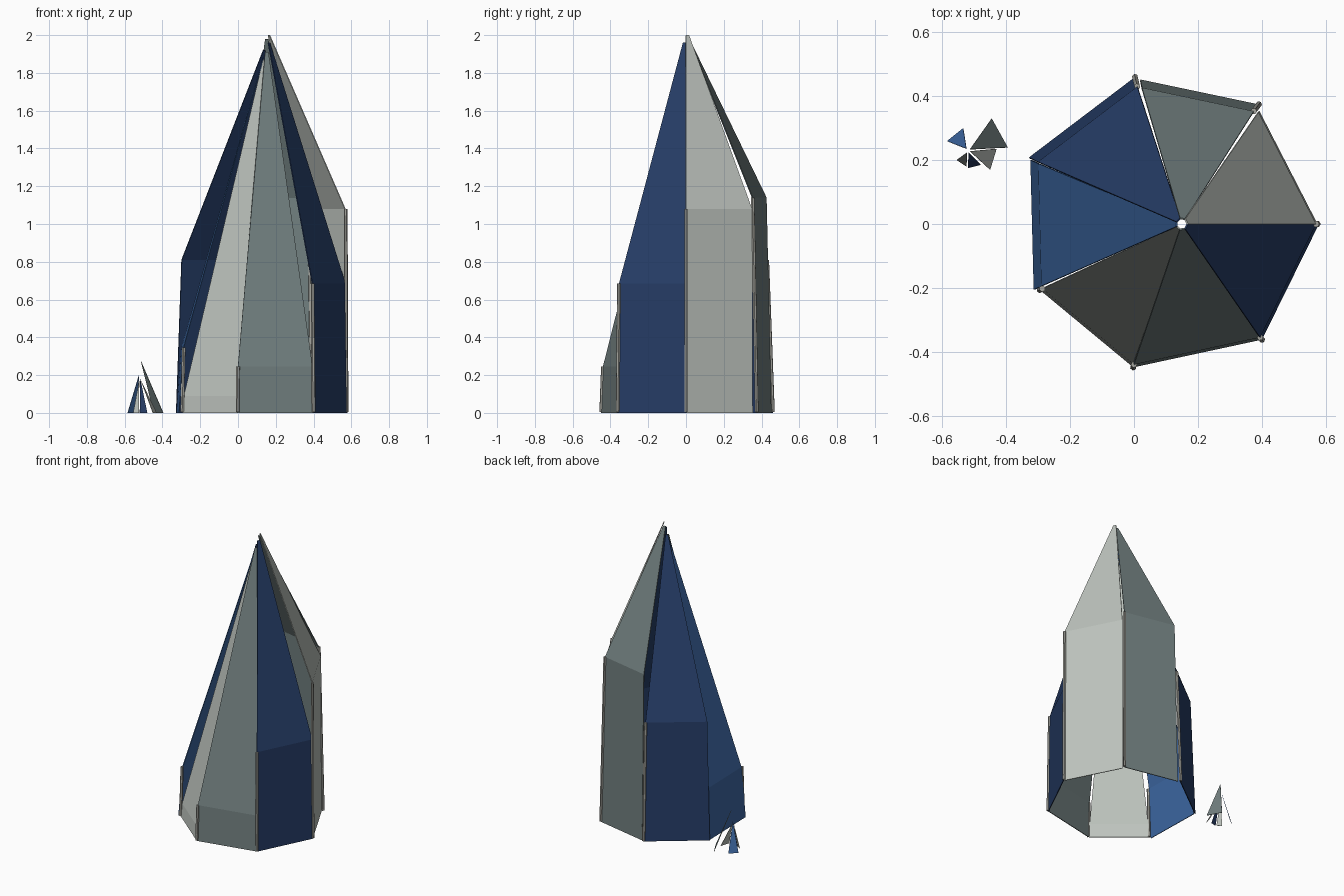
import bpy
from mathutils import Vector

cube = bpy.data.objects.get("Cube")
if cube:
    bpy.data.objects.remove(cube)


def make_material(name, rgb):
    linear = [((c / 255 + 0.055) / 1.055) ** 2.4 for c in rgb] + [1]
    mat = bpy.data.materials.new(name)
    mat.use_nodes = True
    mat.diffuse_color = linear
    bsdf = mat.node_tree.nodes["Principled BSDF"]
    bsdf.inputs["Base Color"].default_value = linear
    bsdf.inputs["Roughness"].default_value = 0.8
    return mat


PALE = make_material("pale grey", (190, 196, 190))
SLATE = make_material("slate grey", (114, 128, 128))
NAVY = make_material("navy blue", (38, 61, 103))
BLUE = make_material("mid blue", (60, 102, 160))
STONE = make_material("post grey", (165, 165, 158))


def make_sheet(name, points, faces, mat, thickness=0.005):
    """Thin folded plate given thickness by a modifier."""
    mesh = bpy.data.meshes.new(name)
    mesh.from_pydata(points, [], faces)
    mesh.materials.append(mat)
    obj = bpy.data.objects.new(name, mesh)
    bpy.context.collection.objects.link(obj)
    mod = obj.modifiers.new("Thickness", "SOLIDIFY")
    mod.thickness = thickness
    mod.offset = -1
    return obj


def make_post(name, start, end, radius=0.01):
    axis = end - start
    bpy.ops.mesh.primitive_cylinder_add(vertices=6, radius=radius, depth=axis.length,
                                        location=(start + end) / 2)
    obj = bpy.context.object
    obj.name = name
    obj.rotation_euler = axis.to_track_quat("Z", "Y").to_euler()
    obj.data.materials.append(mat_post)


mat_post = STONE
centre = Vector((0.11, 0, 0))
tip = Vector((0.15, 0, 0))
UP = Vector((0, 0, 1))

# Wall-top corners, counter-clockwise from the left side
corners = [Vector((x, y, 0)) for x, y in (
    (0.57, 0), (0.39, 0.35), (0.01, 0.43), (-0.3, 0.195),
    (-0.29, -0.2), (0, -0.44), (0.395, -0.355))]

# Each side: wall height, roof height, base flare, end inset, colour
sides = (
    (1.08, 2.0, 1.01, 0, PALE),
    (1.14, 1.98, 1.06, 0.04, SLATE),
    (0.81, 1.92, 1.07, 0, NAVY),
    (0.345, 1.88, 1.06, 0.015, BLUE),
    (0.09, 1.87, 1.02, 0.01, PALE),
    (0.245, 1.91, 1.02, 0, SLATE),
    (0.685, 1.96, 1.02, 0, NAVY),
)

# Spire: each side is an upright wall folding into a tapering roof
for i, (wall, top, flare, inset, mat) in enumerate(sides):
    a, b = corners[i], corners[(i + 1) % len(corners)]
    a, b = a.lerp(b, inset), b.lerp(a, inset)
    foot_a, foot_b = [centre + (p - centre) * flare for p in (a, b)]
    tip_a, tip_b = [tip + (p - tip).normalized() * 0.02 for p in (a, b)]
    points = [foot_a, foot_b, b + UP * wall, a + UP * wall, tip_b + UP * top, tip_a + UP * top]
    make_sheet(f"spire_side_{i + 1}", points, [(0, 1, 2, 3), (3, 2, 4, 5)], mat)
    # Corner post, leaning with the wall; the lowest side borrows its neighbour's height
    if i == 4:
        wall = sides[3][0]
    if i != 3:
        make_post(f"corner_post_{i + 1}", foot_a + UP * 0.005, a + UP * wall)

# Small cluster of leaning shards beside the spire
hub = Vector((-0.52, 0.23, 0))
shards = (
    ((0.125, 0.01), (0.075, 0.1), 0.275, SLATE),
    ((0.07, -0.06), (0.09, 0.005), 0.17, PALE),
    ((0, -0.055), (0.04, -0.045), 0.18, NAVY),
    ((-0.035, -0.03), (-0.005, -0.05), 0.17, PALE),
    ((-0.015, 0.07), (-0.065, 0.03), 0.2, BLUE),
)
for i, (a, b, height, mat) in enumerate(shards):
    foot_a, foot_b = Vector((*a, 0)), Vector((*b, 0))
    peak = (foot_a + foot_b).normalized() * 0.008 + UP * height
    make_sheet(f"small_shard_{i + 1}", [hub + p for p in (foot_a, foot_b, peak)],
               [(0, 1, 2)], mat, 0.002)
